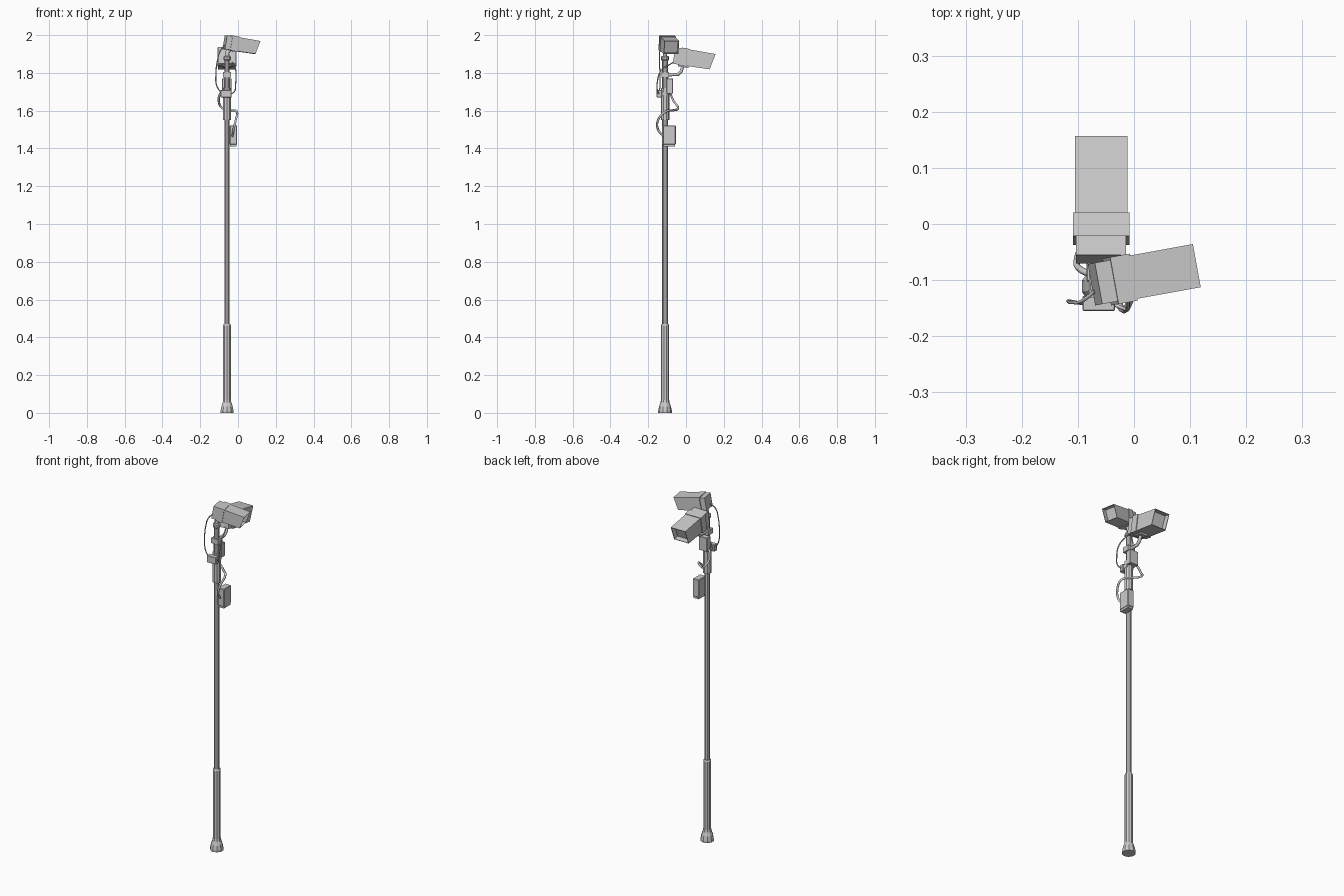
import bpy, bmesh
from math import sin, cos, pi, radians
from mathutils import Vector, Matrix

if "Cube" in bpy.data.objects:
    bpy.data.objects.remove(bpy.data.objects["Cube"])

PX, PY = -0.058, -0.111      # pole axis


def finish(name, bm, matrix=None):
    bmesh.ops.recalc_face_normals(bm, faces=bm.faces)
    me = bpy.data.meshes.new(name)
    bm.to_mesh(me)
    bm.free()
    ob = bpy.data.objects.new(name, me)
    bpy.context.collection.objects.link(ob)
    if matrix:
        ob.matrix_world = matrix
    return ob


def box(name, lo, hi, bevel=0.0, matrix=None):
    lo, hi = Vector(lo), Vector(hi)
    bm = bmesh.new()
    bmesh.ops.create_cube(bm, size=1)
    for v in bm.verts:
        v.co = Vector([(a + b) / 2 + c * (b - a) for a, b, c in zip(lo, hi, v.co)])
    if bevel:
        bmesh.ops.bevel(bm, geom=bm.edges[:], offset=bevel, segments=1, affect='EDGES')
    return finish(name, bm, matrix)


def lathe(name, profile, sides=10):
    bm = bmesh.new()
    rings = [[bm.verts.new((PX + r * cos(2 * pi * (i + .5) / sides),
                            PY + r * sin(2 * pi * (i + .5) / sides), z))
              for i in range(sides)] for r, z in profile]
    for a, b in zip(rings, rings[1:]):
        for i in range(sides):
            j = (i + 1) % sides
            bm.faces.new((a[i], a[j], b[j], b[i]))
    bm.faces.new(rings[0])
    bm.faces.new(rings[-1])
    return finish(name, bm)


def cable(name, points, radius, smooth=True):
    cu = bpy.data.curves.new(name, 'CURVE')
    cu.dimensions = '3D'
    cu.bevel_depth = radius
    cu.bevel_resolution = 1
    cu.resolution_u = 6
    cu.use_fill_caps = True
    sp = cu.splines.new('BEZIER' if smooth else 'POLY')
    pts = sp.bezier_points if smooth else sp.points
    pts.add(len(points) - 1)
    for p, co in zip(pts, points):
        if smooth:
            p.co = co
            p.handle_left_type = p.handle_right_type = 'AUTO'
        else:
            p.co = (*co, 1)
    ob = bpy.data.objects.new(name, cu)
    bpy.context.collection.objects.link(ob)
    return ob


def camera_housing(name, rear_top, yaw, scale):
    """Housing pointing along local +x, tilted down; origin at the rear top edge."""
    m = (Matrix.Translation(rear_top) @ Matrix.Rotation(yaw, 4, 'Z')
         @ Matrix.Rotation(radians(10), 4, 'Y') @ Matrix.Scale(scale, 4))
    w, h = 0.0465, 0.089
    box(name + "_rear", (0, -w + .002, -h), (0.04, w - .002, -0.001), matrix=m)
    box(name + "_band", (0.034, -w - .004, -h - .003), (0.076, w + .004, 0.003), matrix=m)
    # hood with slanted open front and recessed window
    bm = bmesh.new()
    side = [(0.07, 0), (0.215, 0), (0.198, -0.085), (0.07, -h)]
    a = [bm.verts.new((x, -w, z)) for x, z in side]
    b = [bm.verts.new((x, w, z)) for x, z in side]
    bm.faces.new(a)
    bm.faces.new(b)
    for i in range(4):
        j = (i + 1) % 4
        f = bm.faces.new((a[i], a[j], b[j], b[i]))
        if i == 1:
            front = f
    bmesh.ops.recalc_face_normals(bm, faces=bm.faces)
    bmesh.ops.inset_region(bm, faces=[front], thickness=0.004)
    for v in front.verts:
        v.co.x += 0
    r = bmesh.ops.extrude_discrete_faces(bm, faces=[front])
    for v in r['faces'][0].verts:
        v.co.x -= 0.03
    finish(name + "_hood", bm, m)


# Pole: flared foot, thick lower tube, thin upper tube, sleeve, top collar
lathe("lower_pole", [(.036, 0), (.036, .012), (.031, .035), (.024, .055),
                     (.0215, .07), (.0215, .463), (.018, .47)])
lathe("upper_pole", [(.0148, .46), (.0148, 1.885)])
lathe("pole_sleeve", [(.0225, 1.55), (.0225, 1.72)])
lathe("top_collar", [(.016, 1.865), (.021, 1.87), (.021, 1.885), (.016, 1.89)])

# Two cameras
camera_housing("rear_camera", (-0.0585, -0.055, 1.937), radians(90), 1.0)
camera_housing("side_camera", (-0.063, -0.106, 2.0), radians(10.3), 0.84)

# Brackets
box("rear_bracket_clamp", (PX - .022, PY - .02, 1.775), (PX + .022, PY + .022, 1.805))
cable("rear_bracket_arm", [(PX, -.09, 1.79), (PX, -.042, 1.792),
                           (PX, -.026, 1.808), (PX, -.012, 1.85)], .010, False)
box("rear_bracket_plate", (.03, -.022, -.098), (.085, .022, -.088),
    matrix=Matrix.Translation((-0.0585, -0.055, 1.937)) @ Matrix.Rotation(radians(90), 4, 'Z')
    @ Matrix.Rotation(radians(10), 4, 'Y'))
cable("side_bracket_arm", [(PX, PY, 1.88), (PX, PY, 1.905), (-.04, -.103, 1.935)], .012, False)

# Junction boxes
box("front_junction_box", (-.092, -.155, 1.67), (-.034, -.128, 1.71), .002)
box("front_box_clamp", (-.08, -.13, 1.68), (-.036, -.10, 1.70))
box("back_junction_box", (-.085, -.103, 1.69), (-.034, -.069, 1.77), .002)
box("lower_junction_box", (-.044, -.121, 1.42), (-.005, -.054, 1.522), .003)
box("lower_box_cap", (-.042, -.118, 1.41), (-.007, -.057, 1.422))

# Thin camera cables
cable("side_camera_cable", [(-.07, -.12, 1.945), (-.092, -.137, 1.92), (-.108, -.14, 1.87),
                            (-.117, -.138, 1.79), (-.112, -.138, 1.73), (-.085, -.143, 1.69)], .0032)
cable("rear_camera_cable", [(-.035, -.062, 1.86), (-.022, -.085, 1.845), (-.012, -.13, 1.815),
                            (-.012, -.152, 1.75), (-.02, -.15, 1.70), (-.04, -.142, 1.688)], .0032)

# Thick cable looping round the pole
cable("loop_cable", [(-.075, -.09, 1.71), (-.094, -.082, 1.69), (-.102, -.068, 1.655),
                     (-.085, -.042, 1.615), (-.045, -.068, 1.602), (-.008, -.105, 1.596),
                     (-.012, -.148, 1.55), (-.024, -.148, 1.50), (-.03, -.112, 1.46)], .006)
